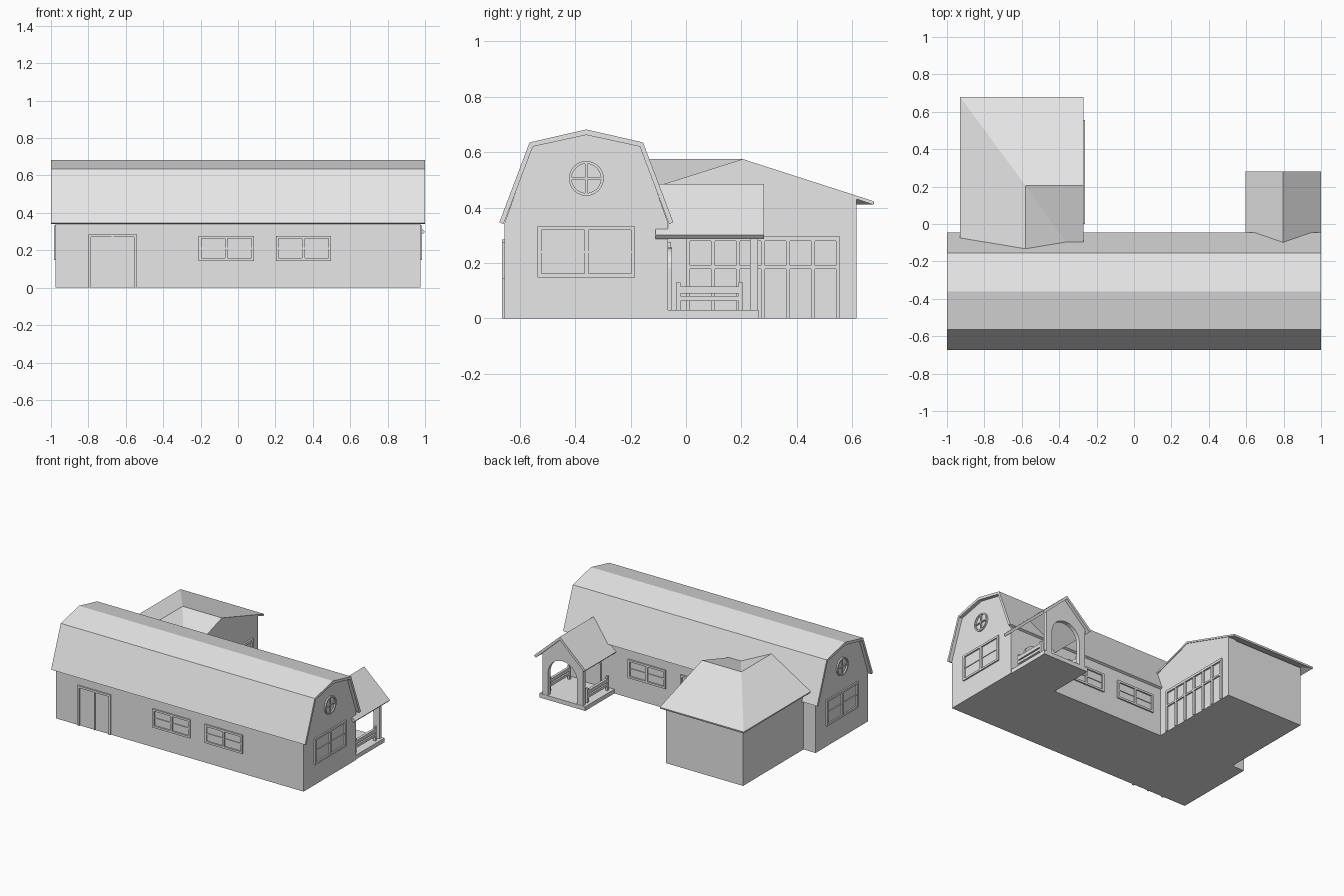
import bpy, bmesh, math
from mathutils import Matrix, Vector

if "Cube" in bpy.data.objects:
    bpy.data.objects.remove(bpy.data.objects["Cube"], do_unlink=True)

grey = bpy.data.materials.new("plain_grey")
grey.use_nodes = True
grey.diffuse_color = (0.8, 0.8, 0.8, 1)
grey.node_tree.nodes["Principled BSDF"].inputs["Base Color"].default_value = (0.8, 0.8, 0.8, 1)


def finish(name, bm, matrix=None):
    bmesh.ops.recalc_face_normals(bm, faces=bm.faces)
    mesh = bpy.data.meshes.new(name)
    bm.to_mesh(mesh)
    bm.free()
    mesh.materials.append(grey)
    ob = bpy.data.objects.new(name, mesh)
    bpy.context.collection.objects.link(ob)
    if matrix:
        ob.matrix_world = matrix
    return ob


def boxes(name, ranges, matrix=None):
    """One object made of boxes given as (x0, x1, y0, y1, z0, z1)."""
    bm = bmesh.new()
    for x0, x1, y0, y1, z0, z1 in ranges:
        m = (Matrix.Translation(((x0 + x1) / 2, (y0 + y1) / 2, (z0 + z1) / 2))
             @ Matrix.Diagonal((x1 - x0, y1 - y0, z1 - z0, 1)))
        bmesh.ops.create_cube(bm, size=1, matrix=m)
    return finish(name, bm, matrix)


def prism(name, outline, axis, a, b):
    """Extrude an outline along x (outline is y,z) or y (outline is x,z)."""
    bm = bmesh.new()
    if axis == "x":
        pts = [(a, p, z) for p, z in outline]
        move = Vector((b - a, 0, 0))
    else:
        pts = [(p, a, z) for p, z in outline]
        move = Vector((0, b - a, 0))
    face = bm.faces.new([bm.verts.new(p) for p in pts])
    ext = bmesh.ops.extrude_face_region(bm, geom=[face])
    bmesh.ops.translate(bm, vec=move,
                        verts=[v for v in ext["geom"] if isinstance(v, bmesh.types.BMVert)])
    return finish(name, bm)


def on_wall(x, y, z, turn):
    """Wall frame: local x across, local -y outward."""
    return Matrix.Translation((x, y, z)) @ Matrix.Rotation(math.radians(turn), 4, "Z")


def window(name, w, h, matrix):
    t, d = 0.014, 0.01
    boxes(name, [
        (-w / 2, w / 2, -d, 0.01, 0, t),
        (-w / 2, w / 2, -d, 0.01, h - t, h),
        (-w / 2, -w / 2 + t, -d, 0.01, t, h - t),
        (w / 2 - t, w / 2, -d, 0.01, t, h - t),
        (-t / 2, t / 2, -d, 0.01, t, h - t),
        (-w / 2 + t, w / 2 - t, -d / 2, 0.01, h / 2 - 0.004, h / 2 + 0.004),
    ], matrix)


def round_window(name, matrix):
    bm = bmesh.new()
    n, rings = 24, []
    for r, y in ((0.053, 0.005), (0.053, -0.01), (0.063, -0.01), (0.063, 0.005)):
        rings.append([bm.verts.new((r * math.cos(2 * math.pi * i / n), y,
                                    r * math.sin(2 * math.pi * i / n))) for i in range(n)])
    for k in range(4):
        for i in range(n):
            p, q, j = rings[k], rings[(k + 1) % 4], (i + 1) % n
            bm.faces.new((p[i], p[j], q[j], q[i]))
    finish(name + "_ring", bm, matrix)
    boxes(name + "_bars", [(-0.055, 0.055, -0.008, 0.005, -0.004, 0.004),
                           (-0.004, 0.004, -0.008, 0.005, -0.055, 0.055)], matrix)


# Main barn: body and gambrel roof
MID = -0.36


def mirrored(half):
    """Half profile (offset, z) from eave to ridge, mirrored about the barn axis."""
    return [(MID - o, z) for o, z in half] + [(MID + o, z) for o, z in reversed(half[:-1])]


body = mirrored([(0.295, 0), (0.295, 0.345), (0.195, 0.622), (0, 0.664)])
prism("barn_body", body, "x", -0.975, 0.975)
outer = mirrored([(0.314, 0.347), (0.205, 0.635), (0, 0.682)])
inner = mirrored([(0.299, 0.34), (0.193, 0.62), (0, 0.662)])
prism("barn_roof", outer + inner[::-1], "x", -1, 1)

# Windows on the long walls and the ends
for label, y, turn in (("front", -0.655, 0), ("back", -0.065, 180)):
    for i, x in enumerate((-0.062, 0.35)):
        window(f"{label}_window_{i + 1}", 0.296, 0.132, on_wall(x, y, 0.144, turn))
for label, s in (("left", 1), ("right", -1)):
    window(label + "_end_window", 0.352, 0.185, on_wall(s * 0.975, MID, 0.147, 90 * s))
    round_window(label + "_round_window", on_wall(s * 0.975, MID, 0.505, 90 * s))

# Front double door
boxes("front_double_door", [
    (-0.13, -0.115, -0.01, 0.01, 0, 0.285), (0.115, 0.13, -0.01, 0.01, 0, 0.285),
    (-0.115, 0.115, -0.01, 0.01, 0.27, 0.285), (-0.005, 0.005, -0.007, 0.01, 0, 0.27),
], on_wall(-0.67, -0.655, 0, 0))

# Garage wing: walls, gable and hipped cross roof
boxes("garage_body", [(-0.88, -0.28, -0.2, 0.615, 0, 0.425)])
prism("garage_gable", [(-0.15, 0), (0.615, 0), (0.615, 0.435), (0.205, 0.567), (-0.15, 0.455)],
      "x", -0.34, -0.275)
bm = bmesh.new()
peak, nw, ne, east, sw, south, valley, se = [bm.verts.new(p) for p in (
    (-0.58, 0.205, 0.575), (-0.93, 0.68, 0.422), (-0.27, 0.68, 0.422), (-0.27, 0.205, 0.575),
    (-0.93, -0.2, 0.422), (-0.58, -0.2, 0.575), (-0.29, -0.2, 0.447), (-0.27, -0.2, 0.447))]
for f in ((nw, peak, east, ne), (nw, sw, south, peak), (peak, south, valley), (peak, valley, se, east)):
    bm.faces.new(f)
bmesh.ops.recalc_face_normals(bm, faces=bm.faces)
if sum(f.normal.z for f in bm.faces) < 0:
    bmesh.ops.reverse_faces(bm, faces=bm.faces)
roof = finish("garage_roof", bm)
thick = roof.modifiers.new("Thickness", "SOLIDIFY")
thick.thickness = 0.012
thick.offset = -1 if roof.data.polygons[0].normal.z > 0 else 1

# Garage door: frame bars around two rows of panels
bars = [(-0.276, -0.263, 0.0, 0.555, 0.28, 0.297), (-0.276, -0.265, 0.0, 0.555, 0.178, 0.19)]
for i in range(7):
    y = 0.007 + i * 0.0902
    bars.append((-0.276, -0.264, y - 0.007, y + 0.007, 0, 0.285))
boxes("garage_door", bars)

# Porch: floor, arched gable wall, railings, roof and rounded door
PX = 0.79
boxes("porch_floor", [(PX - 0.18, PX + 0.18, -0.07, 0.262, 0, 0.03)])
arch = [(PX + 0.115 * math.cos(math.pi * i / 12), 0.19 + 0.115 * math.sin(math.pi * i / 12))
        for i in range(13)]
wall = [(PX + 0.115, 0.03)] + arch + [(PX - 0.115, 0.03), (PX - 0.16, 0.03), (PX - 0.16, 0.315),
        (0.797, 0.465), (PX + 0.16, 0.325), (PX + 0.16, 0.03)]
prism("porch_arch_wall", wall, "y", 0.232, 0.26)
rails = []
for x in (PX - 0.15, PX + 0.15):
    a, b = x - 0.009, x + 0.009
    for y in (-0.028, 0.197):
        rails.append((a, b, y - 0.008, y + 0.008, 0.03, 0.13))
    rails.append((a, b, -0.03, 0.2, 0.09, 0.115))
    rails.append((a, b, -0.03, 0.2, 0.062, 0.08))
boxes("porch_railings", rails)
prism("porch_roof", [(0.595, 0.3), (0.797, 0.485), (0.999, 0.3), (0.987, 0.286), (0.797, 0.462),
                     (0.607, 0.286)], "y", -0.11, 0.282)
door = [(PX + 0.08 * math.cos(math.pi * i / 10), 0.18 + 0.075 * math.sin(math.pi * i / 10))
        for i in range(11)]
prism("porch_door", [(PX + 0.08, 0.03)] + door + [(PX - 0.08, 0.03)], "y", -0.07, -0.05)
